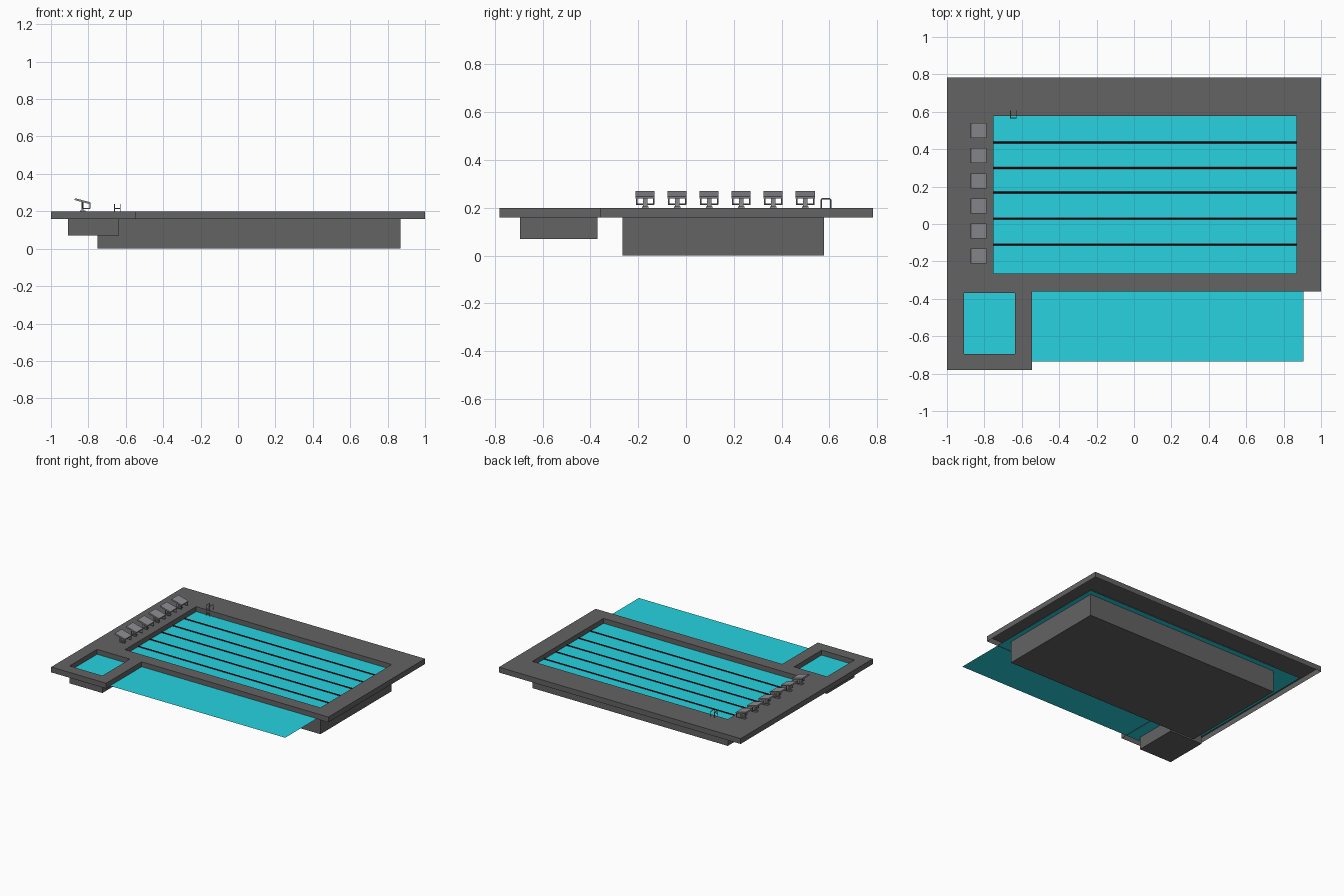
import bpy, bmesh, math
from mathutils import Vector

if "Cube" in bpy.data.objects:
    bpy.data.objects.remove(bpy.data.objects["Cube"])


def material(name, rgb):
    m = bpy.data.materials.new(name)
    m.diffuse_color = (*rgb, 1)
    m.use_nodes = True
    m.node_tree.nodes["Principled BSDF"].inputs["Base Color"].default_value = m.diffuse_color
    return m


CONCRETE = material("concrete", (0.125, 0.125, 0.125))
WATER = material("water", (0.02, 0.65, 0.75))
ROPE = material("lane_rope", (0.06, 0.005, 0.01))
METAL = material("metal", (0.27, 0.27, 0.29))


def finish(bm, name, mat):
    me = bpy.data.meshes.new(name)
    bm.to_mesh(me)
    bm.free()
    me.materials.append(mat)
    ob = bpy.data.objects.new(name, me)
    bpy.context.collection.objects.link(ob)
    return ob


def add_box(bm, centre, size, tilt=0.0):
    verts = bmesh.ops.create_cube(bm, size=1)["verts"]
    bmesh.ops.scale(bm, vec=size, verts=verts)
    for v in verts:
        x, z = v.co.x, v.co.z
        v.co.x = x * math.cos(tilt) + z * math.sin(tilt)
        v.co.z = z * math.cos(tilt) - x * math.sin(tilt)
    bmesh.ops.translate(bm, vec=centre, verts=verts)


def add_rod(bm, a, b, r, sides=8):
    a, b = Vector(a), Vector(b)
    d = b - a
    verts = bmesh.ops.create_cone(bm, cap_ends=True, segments=sides, radius1=r,
                                  radius2=r, depth=d.length)["verts"]
    bmesh.ops.rotate(bm, verts=verts, matrix=d.to_track_quat('Z', 'Y').to_matrix())
    bmesh.ops.translate(bm, vec=(a + b) / 2, verts=verts)


def rect(x0, x1, y0, y1):
    return [(x0, y0), (x1, y0), (x1, y1), (x0, y1)]


# L-shaped deck shell with two sunken basins
TOP = 0.2
outline = [(-1, -0.78), (-0.545, -0.78), (-0.545, -0.36), (1, -0.36), (1, 0.783), (-1, 0.783)]
main_pool = rect(-0.75, 0.868, -0.265, 0.577)
small_pool = rect(-0.908, -0.636, -0.695, -0.37)
bm = bmesh.new()
loops = []
for pts in (outline, main_pool, small_pool):
    vs = [bm.verts.new((x, y, TOP)) for x, y in pts]
    loops.append((vs, [bm.edges.new((vs[i - 1], vs[i])) for i in range(len(vs))]))
bmesh.ops.triangle_fill(bm, use_beauty=True, edges=[e for _, es in loops for e in es])
for (vs, _), z, floor in zip(loops, (0.16, 0.0, 0.07), (False, True, True)):
    low = [bm.verts.new((v.co.x, v.co.y, z)) for v in vs]
    for i in range(len(vs)):
        bm.faces.new((vs[i - 1], low[i - 1], low[i], vs[i]))
    if floor:
        bm.faces.new(low)
bmesh.ops.recalc_face_normals(bm, faces=bm.faces)
bm.normal_update()
tops = [f for f in bm.faces if f.calc_center_median().z > TOP - 0.001]
if sum(f.normal.z for f in tops) < 0:
    bmesh.ops.reverse_faces(bm, faces=bm.faces)
finish(bm, "pool_deck", CONCRETE)

# Single water sheet
bm = bmesh.new()
bm.faces.new([bm.verts.new((x, y, 0.163)) for x, y in rect(-0.95, 0.905, -0.735, 0.62)])
finish(bm, "water_surface", WATER)

# Lane dividers
for i, y in enumerate((0.436, 0.299, 0.168, 0.03, -0.109)):
    bm = bmesh.new()
    add_rod(bm, (-0.75, y, 0.165), (0.868, y, 0.165), 0.005)
    finish(bm, f"lane_divider_{i + 1}", ROPE)

# Starting blocks: sloped platform, post, foot and front rail
for i in range(6):
    y = 0.499 - 0.134 * i
    bm = bmesh.new()
    add_box(bm, (-0.831, y, 0.254), (0.087, 0.08, 0.01), math.radians(15))
    add_box(bm, (-0.831, y, 0.226), (0.012, 0.018, 0.05))
    add_box(bm, (-0.831, y, 0.2025), (0.03, 0.028, 0.005))
    for s in (-1, 1):
        add_rod(bm, (-0.792, y + s * 0.036, 0.243), (-0.792, y + s * 0.036, 0.215), 0.003, 6)
        add_rod(bm, (-0.831, y + s * 0.036, 0.25), (-0.831, y + s * 0.036, 0.215), 0.003, 6)
        add_rod(bm, (-0.831, y + s * 0.036, 0.215), (-0.792, y + s * 0.036, 0.215), 0.003, 6)
    add_rod(bm, (-0.831, y - 0.038, 0.215), (-0.831, y + 0.038, 0.215), 0.003, 6)
    finish(bm, f"starting_block_{i + 1}", METAL)

# Pool ladder: two arched rails joined by rungs
bm = bmesh.new()
for x in (-0.66, -0.63):
    path = [(0.606, 0.2), (0.606, 0.234), (0.602, 0.238), (0.57, 0.238), (0.566, 0.234), (0.566, 0.1)]
    for (ya, za), (yb, zb) in zip(path, path[1:]):
        add_rod(bm, (x, ya, za), (x, yb, zb), 0.0025, 6)
for z in (0.215, 0.18, 0.145, 0.11):
    add_rod(bm, (-0.66, 0.566, z), (-0.63, 0.566, z), 0.0025, 6)
finish(bm, "pool_ladder", METAL)
